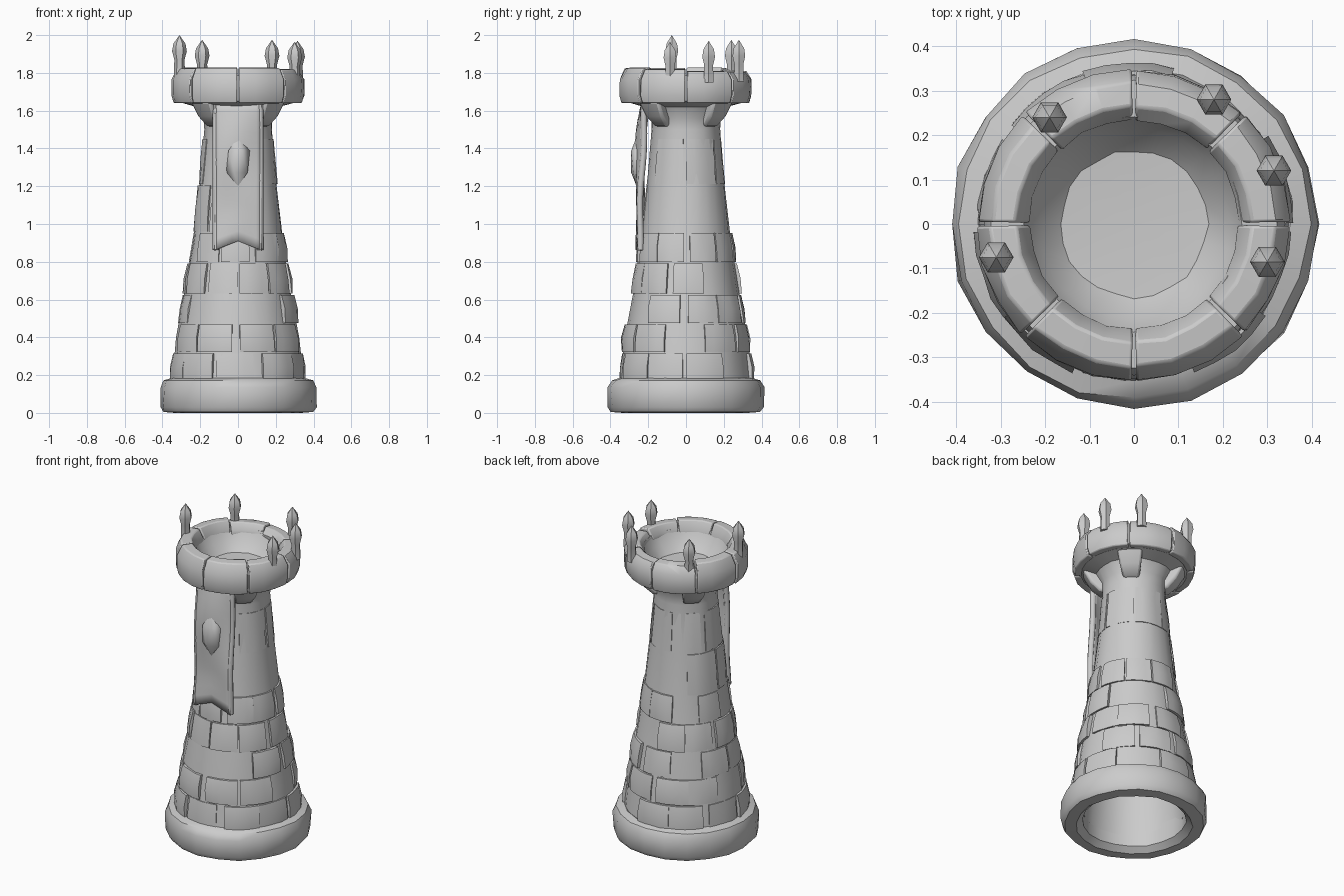
import bpy, bmesh, math, random
from mathutils import Vector

random.seed(7)
cube = bpy.data.objects.get("Cube")
if cube:
    bpy.data.objects.remove(cube, do_unlink=True)

stone = bpy.data.materials.new("grey_stone")
stone.use_nodes = True
GREY = (0.6, 0.6, 0.6, 1)
stone.diffuse_color = GREY
stone.node_tree.nodes["Principled BSDF"].inputs["Base Color"].default_value = GREY


def finish(bm, name, angle=40, bevel=0):
    bmesh.ops.remove_doubles(bm, verts=bm.verts, dist=0.0005)
    bmesh.ops.recalc_face_normals(bm, faces=bm.faces)
    mesh = bpy.data.meshes.new(name)
    bm.to_mesh(mesh)
    bm.free()
    mesh.materials.append(stone)
    ob = bpy.data.objects.new(name, mesh)
    bpy.context.collection.objects.link(ob)
    if bevel:
        mod = ob.modifiers.new("soft_edges", "BEVEL")
        mod.width, mod.segments, mod.limit_method = bevel, 2, "ANGLE"
        mod.angle_limit = math.radians(50)
    bpy.ops.object.select_all(action="DESELECT")
    ob.select_set(True)
    bpy.context.view_layer.objects.active = ob
    bpy.ops.object.shade_smooth_by_angle(angle=math.radians(angle))
    return ob


def sweep(bm, profile, start=0, end=360, steps=20, loop=False, jitter=0, centre=(0, 0, 0)):
    """Turn (radius, height) points about z; a partial turn gets end caps."""
    full = end - start >= 360
    rows = []
    for i in range(steps if full else steps + 1):
        a = math.radians(start + (end - start) * i / steps)
        row = []
        for r, z in profile:
            rr = r + random.uniform(-jitter, jitter) * (r > 0)
            row.append(bm.verts.new(Vector((rr * math.cos(a), rr * math.sin(a), z)) + Vector(centre)))
        rows.append(row)
    n = len(profile)
    for i in range(steps):
        a, b = rows[i], rows[(i + 1) % len(rows)]
        for j in range(n if loop else n - 1):
            k = (j + 1) % n
            bm.faces.new((a[j], b[j], b[k], a[k]))
    if not full:
        bm.faces.new(rows[0])
        bm.faces.new(rows[-1])


BODY = [(0.35, 0.16), (0.325, 0.4), (0.28, 0.65), (0.24, 0.9), (0.2, 1.27), (0.18, 1.5)]


def body_radius(z):
    for (r0, z0), (r1, z1) in zip(BODY, BODY[1:]):
        if z <= z1:
            return r0 + (r1 - r0) * (z - z0) / (z1 - z0)
    return BODY[-1][0]


# Hollow tower shaft with flared head and bowl-shaped deck
inside = [(0, 1.4), (0.14, 1.4), (0.27, 0.4), (0.295, 0.1)]
head = [(0.185, 1.56), (0.22, 1.62), (0.33, 1.65), (0.338, 1.75), (0.325, 1.785),
        (0.245, 1.785), (0.215, 1.72), (0.165, 1.67), (0, 1.66)]
bm = bmesh.new()
sweep(bm, inside + BODY + head, steps=24, jitter=0.004)
finish(bm, "tower_shaft")

# Heavy foot ring
bm = bmesh.new()
sweep(bm, [(0.295, 0.03), (0.33, 0), (0.395, 0.005), (0.414, 0.03), (0.414, 0.135),
           (0.395, 0.172), (0.35, 0.185), (0.295, 0.15)], steps=20, loop=True, jitter=0.005)
finish(bm, "foot_ring")

# Uneven stone courses, bolder towards the bottom
bm = bmesh.new()
z, course = 0.17, 0
while z < 1.4:
    low = z < 0.85
    height = random.uniform(0.13, 0.17) if low else random.uniform(0.19, 0.25)
    count = 10 if low else 7
    width = 360 / count
    for i in range(count):
        if random.random() < (0.25 if low else 0.55):
            continue
        out = random.uniform(0.006, 0.022) if low else random.uniform(0.002, 0.007)
        a = (i + 0.5 * (course % 2)) * width + random.uniform(-4, 4)
        top = z + height - 0.008
        mid = (z + top) / 2
        r0, rm, r1 = body_radius(z), body_radius(mid), body_radius(top)
        sweep(bm, [(r0 - 0.02, z), (r0 + out * 0.5, z), (rm + out, mid),
                   (r1 + out * 0.6, top), (r1 - 0.02, top)],
              a + 1, a + width - 2, 4, loop=True, jitter=0.003)
    z += height
    course += 1
finish(bm, "wall_stones", 45)

# Crown of rounded blocks
bm = bmesh.new()
for i in range(8):
    top = 1.815 + random.uniform(-0.012, 0.012)
    out = 0.35 + random.uniform(-0.006, 0.005)
    sweep(bm, [(0.3, 1.64), (out - 0.012, 1.64), (out, 1.68), (out, 1.765), (out - 0.03, top),
               (0.265, top + 0.005), (0.235, 1.775), (0.235, 1.73)],
          i * 45 + 0.8, i * 45 + 44.2, 3, loop=True, jitter=0.003)
finish(bm, "crown_blocks", 40, 0.006)

# Corbels under the crown
bm = bmesh.new()
for angle in (-45, 45, 135, 225):
    sweep(bm, [(0.15, 1.51), (0.2, 1.52), (0.25, 1.57), (0.295, 1.65), (0.15, 1.65)],
          angle - 15, angle + 15, 4, loop=True)
finish(bm, "corbels", 50, 0.015)

# Pointed finials on the crown
bm = bmesh.new()
for x, y, tip in ((-0.31, -0.075, 2.0), (-0.19, 0.24, 1.975), (0.18, 0.28, 1.975),
                  (0.315, 0.12, 1.97), (0.3, -0.085, 1.965)):
    sweep(bm, [(0, -0.22), (0.03, -0.22), (0.027, -0.13), (0.039, -0.085), (0.032, -0.045), (0, 0)],
          steps=6, centre=(x, y, tip))
finish(bm, "finials", 35)


# Hanging banner with a swallow-tail hem and soft folds
def banner_point(u, t):
    bottom = 0.86 + 0.05 * (1 - abs(u))
    fold = 0.028 * (1 - u * u) * math.sin(math.pi * min(1, t * 1.3)) + 0.006 * math.sin(9 * t + 2 * u)
    return Vector((0.125 * u, -0.217 - 0.03 * t - fold, 1.65 + (bottom - 1.65) * t))


COLS, ROWS = 8, 14
bm = bmesh.new()
grid = [[bm.verts.new(banner_point(2 * i / COLS - 1, j / ROWS)) for i in range(COLS + 1)]
        for j in range(ROWS + 1)]
for upper, lower in zip(grid, grid[1:]):
    for i in range(COLS):
        bm.faces.new((upper[i], lower[i], lower[i + 1], upper[i + 1]))
banner = finish(bm, "banner")
solid = banner.modifiers.new("cloth_thickness", "SOLIDIFY")
solid.thickness, solid.offset = 0.03, 0

# Rolled side hems of the banner
for side, label in ((1, "left"), (-1, "right")):
    curve = bpy.data.curves.new(f"{label}_hem", "CURVE")
    curve.dimensions = "3D"
    curve.bevel_depth, curve.bevel_resolution, curve.use_fill_caps = 0.017, 2, True
    line = curve.splines.new("POLY")
    line.points.add(ROWS)
    for j, p in enumerate(line.points):
        p.co = (*banner_point(side * 0.94, j / ROWS), 1)
    curve.materials.append(stone)
    bpy.context.collection.objects.link(bpy.data.objects.new(f"{label}_hem", curve))

# Faceted raised boss on the banner
bm = bmesh.new()
bmesh.ops.create_icosphere(bm, subdivisions=1, radius=1)
for v in bm.verts:
    v.co = Vector((v.co.x * 0.07, -0.262 + v.co.y * 0.033, 1.33 + v.co.z * 0.13))
finish(bm, "banner_boss", 60)
